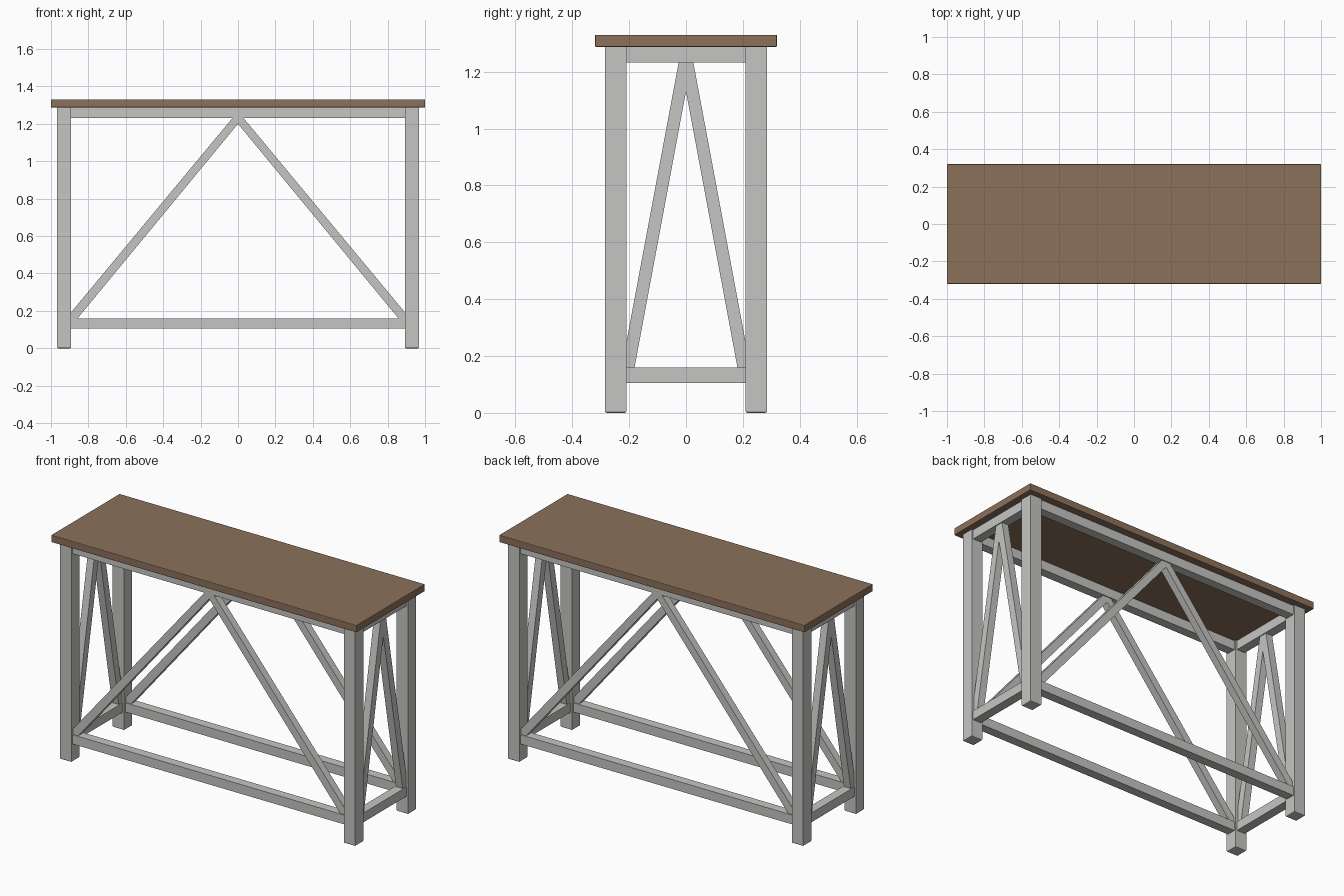
import bpy, bmesh
from mathutils import Vector

if "Cube" in bpy.data.objects:
    bpy.data.objects.remove(bpy.data.objects["Cube"])


def material(name, rgb):
    m = bpy.data.materials.new(name)
    m.diffuse_color = (*rgb, 1)
    m.use_nodes = True
    m.node_tree.nodes["Principled BSDF"].inputs["Base Color"].default_value = m.diffuse_color
    return m


WOOD = material("brown wood", (0.26, 0.165, 0.105))
GREY = material("light grey paint", (0.56, 0.56, 0.545))

LEG_X, LEG_Y, LEG_W = 0.93, 0.2475, 0.075   # leg centres and width
IN_X, IN_Y = LEG_X - LEG_W / 2, LEG_Y - LEG_W / 2
TOP_Z = 1.288                               # underside of the table top
RAIL_TOP, RAIL_LOW = (1.232, TOP_Z), (0.105, 0.16)


def finish(name, bm, mat):
    bmesh.ops.recalc_face_normals(bm, faces=bm.faces)
    me = bpy.data.meshes.new(name)
    bm.to_mesh(me)
    bm.free()
    me.materials.append(mat)
    ob = bpy.data.objects.new(name, me)
    bpy.context.collection.objects.link(ob)
    return ob


def box(name, lo, hi, mat, bevel=0.0, bottom_only=False):
    lo, hi = Vector(lo), Vector(hi)
    bm = bmesh.new()
    bmesh.ops.create_cube(bm, size=1)
    bmesh.ops.scale(bm, vec=hi - lo, verts=bm.verts)
    bmesh.ops.translate(bm, vec=(lo + hi) / 2, verts=bm.verts)
    if bevel:
        edges = [e for e in bm.edges if not bottom_only
                 or all(v.co.z < lo.z + 0.001 for v in e.verts)]
        bmesh.ops.bevel(bm, geom=edges, offset=bevel, segments=2,
                        profile=0.5, affect='EDGES')
    return finish(name, bm, mat)


def brace(name, profile, place, depth):
    """Extrude a (u, z) outline; place maps (u, d, z) into the model."""
    bm = bmesh.new()
    face = bm.faces.new([bm.verts.new(place(u, -depth / 2, z)) for u, z in profile])
    out = bmesh.ops.extrude_face_region(bm, geom=[face])
    move = Vector(place(0, depth, 0)) - Vector(place(0, 0, 0))
    verts = [g for g in out["geom"] if isinstance(g, bmesh.types.BMVert)]
    bmesh.ops.translate(bm, vec=move, verts=verts)
    return finish(name, bm, GREY)


# Table top
box("table_top", (-1, -0.32, TOP_Z), (1, 0.32, 1.33), WOOD, bevel=0.003)

# Legs with softened feet
h = LEG_W / 2
for sx, xn in ((-1, "left"), (1, "right")):
    for sy, yn in ((-1, "front"), (1, "back")):
        x, y = sx * LEG_X, sy * LEG_Y
        box(f"{yn}_{xn}_leg", (x - h, y - h, 0), (x + h, y + h, TOP_Z),
            GREY, bevel=0.006, bottom_only=True)

# Half outlines of the diagonal braces, trimmed at leg, rails and centre line
LONG = [(IN_X, 0.16), (0.858, 0.16), (0, 1.2), (0, 1.232), (0.029, 1.232), (IN_X, 0.192)]
SHORT = [(IN_Y, 0.16), (0.181, 0.16), (0, 1.131), (0, 1.232), (0.026, 1.232), (IN_Y, 0.247)]
RAIL_D, BRACE_D = 0.055 / 2, 0.044

# Front and back frames
for s, n in ((-1, "front"), (1, "back")):
    y = s * LEG_Y
    for (z0, z1), zn in ((RAIL_TOP, "upper"), (RAIL_LOW, "lower")):
        box(f"{n}_{zn}_rail", (-IN_X, y - RAIL_D, z0), (IN_X, y + RAIL_D, z1), GREY)
    for m, mn in ((-1, "left"), (1, "right")):
        brace(f"{n}_{mn}_brace", LONG,
              lambda u, d, z: (m * u, y + d, z), BRACE_D)

# End frames
for s, n in ((-1, "left"), (1, "right")):
    x = s * LEG_X
    for (z0, z1), zn in ((RAIL_TOP, "upper"), (RAIL_LOW, "lower")):
        box(f"{n}_end_{zn}_rail", (x - RAIL_D, -IN_Y, z0), (x + RAIL_D, IN_Y, z1), GREY)
    for m, mn in ((-1, "front"), (1, "back")):
        brace(f"{n}_end_{mn}_brace", SHORT,
              lambda u, d, z: (x + d, m * u, z), BRACE_D)
